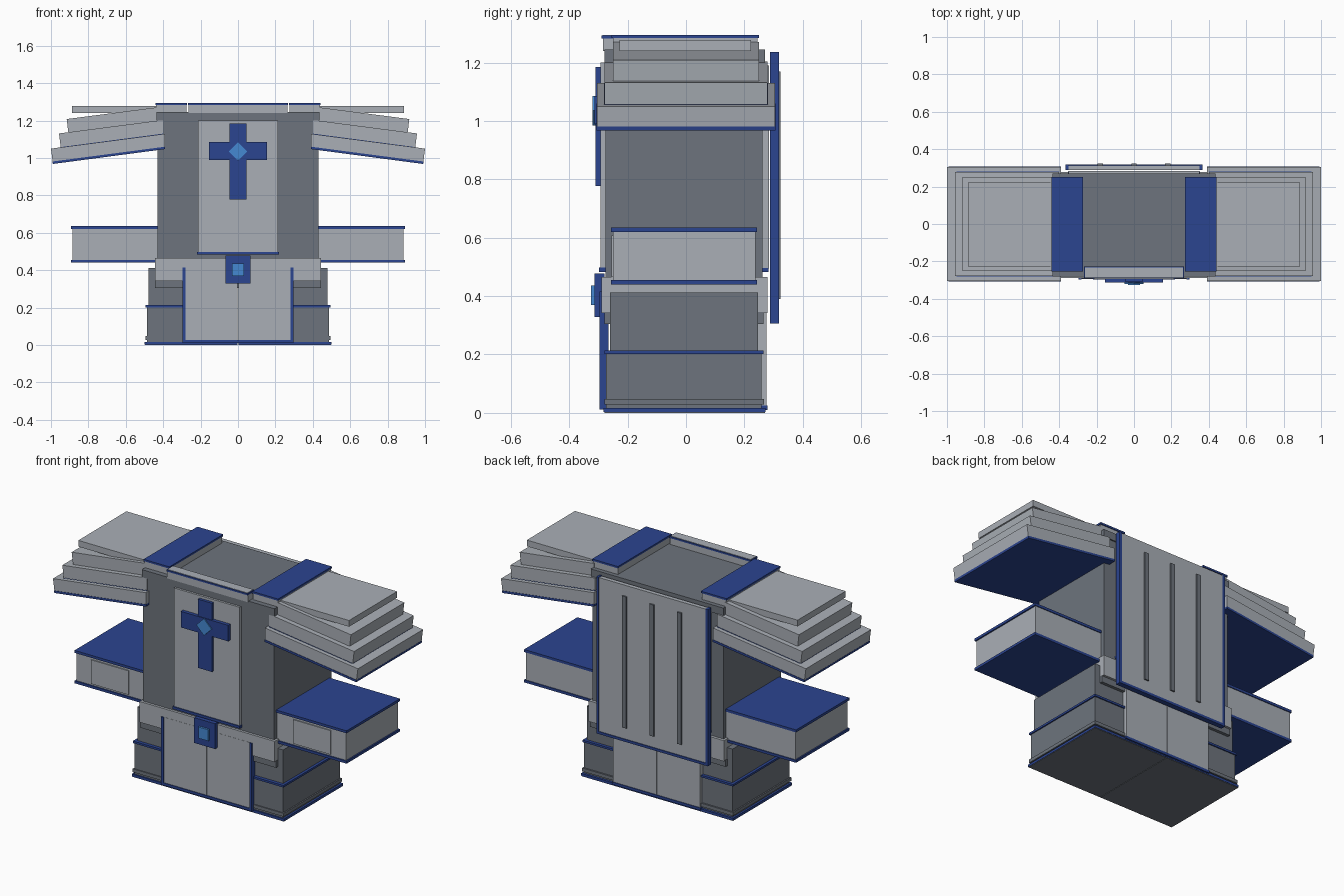
import bpy, bmesh


def material(name, rgb):
    m = bpy.data.materials.new(name)
    m.diffuse_color = (*rgb, 1)
    return m


LIGHT = material("light_steel", (0.40, 0.43, 0.47))
DARK = material("dark_steel", (0.155, 0.175, 0.205))
BLUE = material("royal_blue", (0.024, 0.058, 0.28))
GEM = material("gem_blue", (0.06, 0.25, 0.65))


def prism(name, pts, y0, y1, mat):
    """Extrude an x-z outline from y0 to y1."""
    bm = bmesh.new()
    front = [bm.verts.new((x, y0, z)) for x, z in pts]
    back = [bm.verts.new((x, y1, z)) for x, z in pts]
    n = len(pts)
    bm.faces.new(front)
    bm.faces.new(back[::-1])
    for i in range(n):
        j = (i + 1) % n
        bm.faces.new((front[i], back[i], back[j], front[j]))
    bmesh.ops.recalc_face_normals(bm, faces=bm.faces[:])
    me = bpy.data.meshes.new(name)
    bm.to_mesh(me)
    bm.free()
    me.materials.append(mat)
    ob = bpy.data.objects.new(name, me)
    bpy.context.collection.objects.link(ob)
    return ob


def box(name, x0, x1, y0, y1, z0, z1, mat):
    return prism(name, [(x0, z0), (x1, z0), (x1, z1), (x0, z1)], y0, y1, mat)


def pair(name, x0, x1, y0, y1, z0, z1, mat):
    box(name + "_right", x0, x1, y0, y1, z0, z1, mat)
    box(name + "_left", -x1, -x0, y0, y1, z0, z1, mat)


def pair_prism(name, pts, y0, y1, mat):
    prism(name + "_right", pts, y0, y1, mat)
    prism(name + "_left", [(-x, z) for x, z in pts], y0, y1, mat)


# Torso and upper band
box("torso", -0.43, 0.43, -0.275, 0.262, 0.305, 1.22, DARK)
box("torso_band", -0.435, 0.435, -0.28, 0.27, 1.20, 1.245, DARK)
box("torso_hem", -0.445, 0.445, -0.28, 0.265, 0.305, 0.345, DARK)

# Chest plate, cross and gem
box("chest_plate", -0.215, 0.215, -0.293, -0.27, 0.495, 1.20, LIGHT)
box("chest_trim", -0.22, 0.22, -0.298, -0.27, 0.483, 0.498, BLUE)
box("cross_upright", -0.046, 0.046, -0.31, -0.29, 0.778, 1.185, BLUE)
box("cross_bar", -0.155, 0.155, -0.314, -0.29, 0.99, 1.085, BLUE)
prism("cross_gem", [(-0.05, 1.035), (0, 0.985), (0.05, 1.035), (0, 1.085)],
      -0.32, -0.30, GEM)

# Collar
box("collar", -0.265, 0.265, -0.285, -0.23, 1.24, 1.283, LIGHT)
box("collar_trim", -0.267, 0.267, -0.29, -0.228, 1.283, 1.293, BLUE)
box("collar_cap", -0.262, 0.262, -0.286, -0.232, 1.288, 1.295, LIGHT)

# Shoulder caps
pair("shoulder_block", 0.275, 0.438, -0.25, 0.245, 1.24, 1.284, LIGHT)
pair("shoulder_cap", 0.272, 0.441, -0.255, 0.25, 1.284, 1.295, BLUE)

# Layered pauldrons: flat top plate and three sloping plates with blue undersides
pair("pauldron_top", 0.42, 0.888, -0.228, 0.223, 1.24, 1.277, LIGHT)
SLOPE = 0.13
layers = [(0.916, 1.208, 0.25, 0.43), (0.957, 1.131, 0.279, 0.40),
          (1.0, 1.05, 0.305, 0.39)]
for i, (xo, zo, hy, xi) in enumerate(layers):
    rise = SLOPE * (xo - xi)
    t = 0.069 if i == 2 else 0.073
    pair_prism(f"pauldron_plate_{i + 1}",
               [(xi, zo + rise), (xo, zo), (xo - 0.009, zo - t), (xi, zo - t + rise)],
               -hy, hy, LIGHT)
    b = 0.013 if i == 2 else 0.005
    pair_prism(f"pauldron_trim_{i + 1}",
               [(xi, zo - t + rise), (xo - 0.008, zo - t),
                (xo - 0.010, zo - t - b), (xi, zo - t - b + rise)],
               -hy - 0.002, hy + 0.002, BLUE)

# Arm guards
pair("arm_guard", 0.42, 0.884, -0.25, 0.238, 0.455, 0.62, LIGHT)
pair("arm_top_trim", 0.42, 0.892, -0.257, 0.243, 0.62, 0.635, BLUE)
pair("arm_bottom_trim", 0.42, 0.892, -0.257, 0.243, 0.44, 0.455, BLUE)
pair("arm_front_panel", 0.54, 0.785, -0.256, -0.25, 0.465, 0.607, LIGHT)

# Belt and buckle
box("belt", -0.443, 0.443, -0.29, 0.279, 0.342, 0.465, LIGHT)
box("buckle", -0.068, 0.068, -0.313, -0.28, 0.328, 0.478, BLUE)
box("buckle_gem", -0.032, 0.032, -0.325, -0.30, 0.37, 0.437, GEM)

# Skirt panels, each in two halves with a thin seam
pair("front_skirt", 0.0015, 0.285, -0.291, -0.265, 0.025, 0.415, LIGHT)
pair("front_skirt_edge", 0.282, 0.298, -0.297, -0.265, 0.012, 0.415, BLUE)
box("front_skirt_hem", -0.298, 0.298, -0.295, -0.265, 0.012, 0.027, BLUE)
pair("back_skirt", 0.0015, 0.285, 0.24, 0.276, 0.025, 0.40, LIGHT)
box("back_skirt_hem", -0.29, 0.29, 0.24, 0.28, 0.01, 0.025, BLUE)

# Legs and boots
pair("upper_leg", 0.0015, 0.478, -0.26, 0.247, 0.20, 0.412, DARK)
pair("boot", 0.0015, 0.487, -0.274, 0.258, 0.002, 0.203, DARK)
pair("boot_top_trim", 0.0015, 0.494, -0.28, 0.265, 0.201, 0.213, BLUE)
pair("boot_ridge", 0.0015, 0.495, -0.28, 0.267, 0.028, 0.048, DARK)
pair("boot_sole_trim", 0.0015, 0.499, -0.282, 0.272, 0.003, 0.017, BLUE)
pair("boot_sole", 0.0015, 0.497, -0.28, 0.27, 0.0, 0.006, DARK)

# Back plate and hanging back panel
box("back_plate", -0.35, 0.35, 0.255, 0.284, 0.495, 1.19, LIGHT)
box("back_plate_trim", -0.352, 0.352, 0.255, 0.282, 0.483, 0.497, BLUE)
box("back_panel", -0.352, 0.352, 0.289, 0.314, 0.32, 1.233, LIGHT)
pair("back_panel_edge", 0.35, 0.366, 0.288, 0.318, 0.307, 1.236, BLUE)
box("back_panel_hem", -0.366, 0.366, 0.288, 0.318, 0.307, 0.322, BLUE)
for i, x in enumerate((-0.18, 0, 0.18)):
    box(f"back_rib_{i + 1}", x - 0.014, x + 0.014, 0.31, 0.323, 0.39, 1.17, DARK)
